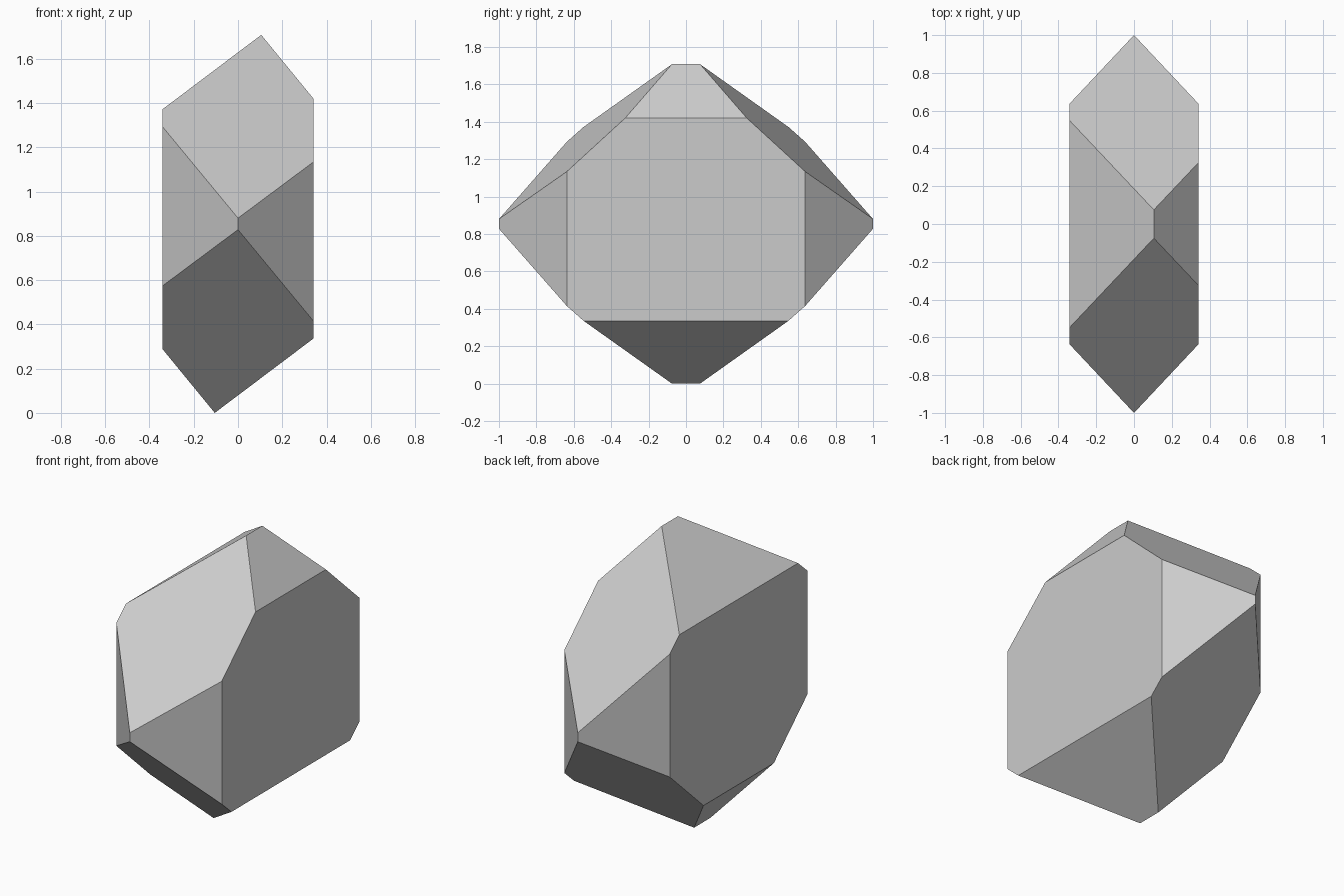
import bpy
import bmesh
import math

cube = bpy.data.objects.get("Cube")
if cube:
    bpy.data.objects.remove(cube, do_unlink=True)

HEIGHT = 1.708

# Stone colour
stone = bpy.data.materials.new("grey stone")
stone.use_nodes = True
colour = (0.6, 0.6, 0.6, 1)
stone.diffuse_color = colour
stone.node_tree.nodes["Principled BSDF"].inputs["Base Color"].default_value = colour

# Front corners of one half; the other half is a half turn about the y axis
corners = [
    (0.105, -0.075, HEIGHT),   # top ridge
    (0, -1, 0.88),             # front edge
    (0.341, -0.325, 1.42),     # corners of the flat side
    (0.341, -0.637, 1.134),
    (0.341, -0.637, 0.415),
    (0.341, -0.548, 0.336),
]

bm = bmesh.new()
for x, y, z in corners:
    for back in (1, -1):
        bm.verts.new((x, y * back, z))
        bm.verts.new((-x, y * back, HEIGHT - z))

# Wrap the corners in flat facets and merge coplanar triangles
bmesh.ops.convex_hull(bm, input=bm.verts[:])
bmesh.ops.dissolve_limit(bm, angle_limit=math.radians(4),
                         verts=bm.verts[:], edges=bm.edges[:])
bmesh.ops.recalc_face_normals(bm, faces=bm.faces[:])

mesh = bpy.data.meshes.new("faceted_crystal")
bm.to_mesh(mesh)
bm.free()
mesh.materials.append(stone)
crystal = bpy.data.objects.new("faceted_crystal", mesh)
bpy.context.scene.collection.objects.link(crystal)
